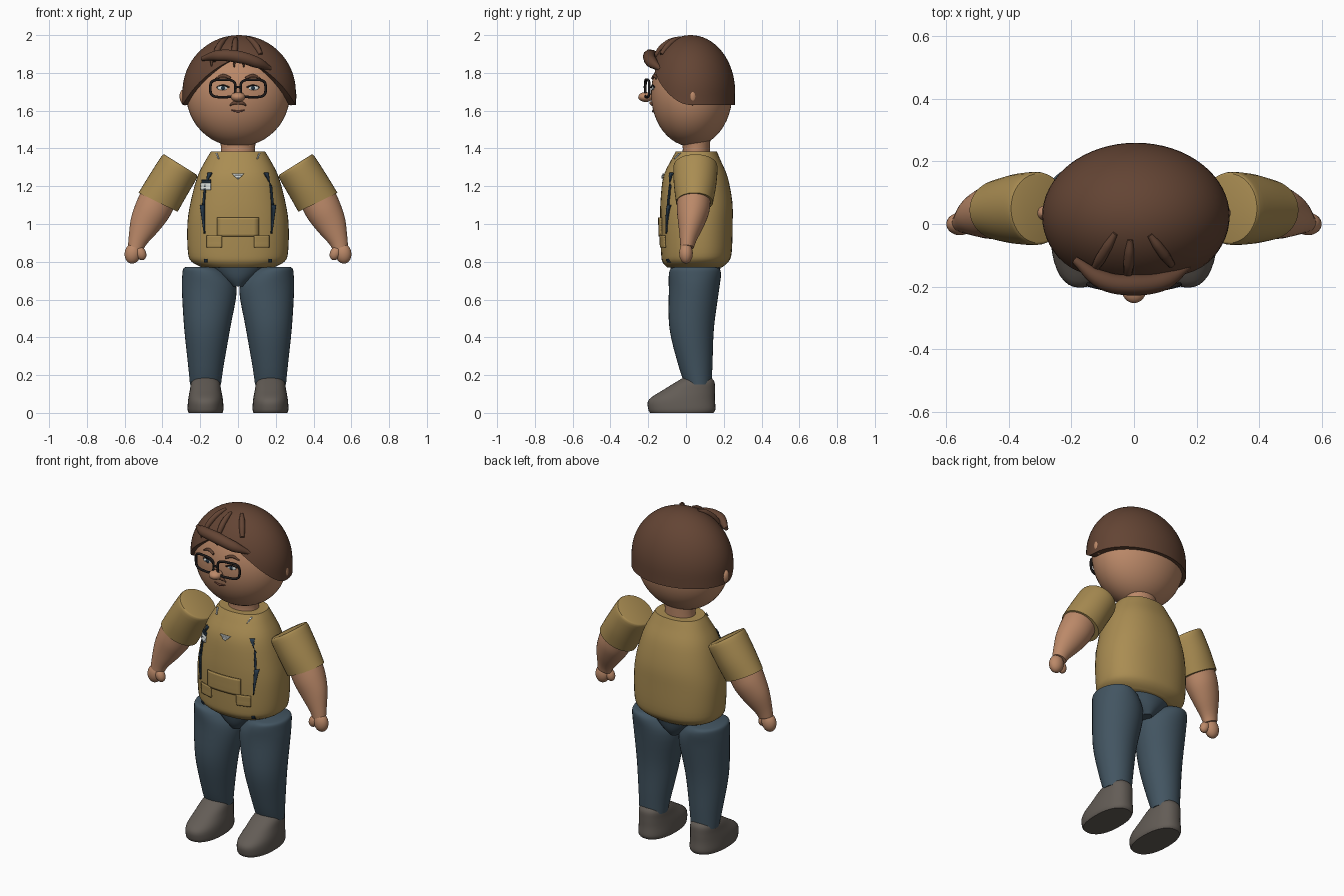
import bpy, bmesh, math
from mathutils import Vector

if "Cube" in bpy.data.objects:
    bpy.data.objects.remove(bpy.data.objects["Cube"])

COLOURS = {
    "skin": (0.50, 0.25, 0.14), "hair_brown": (0.125, 0.058, 0.034),
    "shirt_ochre": (0.40, 0.265, 0.085), "trouser_blue": (0.055, 0.09, 0.12),
    "shoe_grey": (0.125, 0.108, 0.093), "navy": (0.02, 0.04, 0.065),
    "white": (0.72, 0.76, 0.74), "frame_black": (0.012, 0.01, 0.01),
    "lip_brown": (0.16, 0.06, 0.04),
}
MATS = {}
for key, rgb in COLOURS.items():
    MATS[key] = bpy.data.materials.new(key)
    MATS[key].diffuse_color = (*rgb, 1)


def finish(name, bm, mat, angle=40):
    bmesh.ops.recalc_face_normals(bm, faces=bm.faces)
    me = bpy.data.meshes.new(name)
    bm.to_mesh(me)
    bm.free()
    ob = bpy.data.objects.new(name, me)
    bpy.context.collection.objects.link(ob)
    me.materials.append(MATS[mat])
    bpy.ops.object.select_all(action='DESELECT')
    ob.select_set(True)
    bpy.context.view_layer.objects.active = ob
    bpy.ops.object.shade_smooth_by_angle(angle=math.radians(angle))
    return ob


def smooth_rings(rings, steps=4):
    """Spline through ring parameters."""
    out = []
    for i in range(len(rings) - 1):
        a, b = rings[max(i - 1, 0)], rings[i]
        c, d = rings[i + 1], rings[min(i + 2, len(rings) - 1)]
        for s in range(steps):
            t = s / steps
            out.append([0.5 * (2 * q + (r - p) * t + (2 * p - 5 * q + 4 * r - w) * t * t
                               + (3 * q - p - 3 * r + w) * t ** 3)
                        for p, q, r, w in zip(a, b, c, d)])
    return out + [list(rings[-1])]


def loft(name, rings, mat, side=1, power=2.0, seg=36, steps=4):
    """Rings are (x, y, z, radius x, radius y, tilt in degrees)."""
    bm = bmesh.new()
    loops = []
    for x, y, z, rx, ry, tilt in smooth_rings(rings, steps):
        loop = []
        for k in range(seg):
            a = 2 * math.pi * k / seg
            c, s = math.cos(a), math.sin(a)
            u = rx * math.copysign(abs(c) ** (2 / power), c)
            v = ry * math.copysign(abs(s) ** (2 / power), s)
            t = math.radians(tilt)
            loop.append(bm.verts.new((side * (x + u * math.cos(t)), y + v, z + u * math.sin(t))))
        loops.append(loop)
    for a, b in zip(loops, loops[1:]):
        for k in range(seg):
            bm.faces.new((a[k], a[(k + 1) % seg], b[(k + 1) % seg], b[k]))
    bm.faces.new(loops[0])
    bm.faces.new(loops[-1])
    return finish(name, bm, mat)


def blob(name, pos, radii, mat, tilt=0, seg=32):
    bm = bmesh.new()
    bmesh.ops.create_uvsphere(bm, u_segments=seg, v_segments=seg // 2, radius=1)
    for v in bm.verts:
        v.co = Vector([a * b for a, b in zip(v.co, radii)])
    ob = finish(name, bm, mat, 180)
    ob.location = pos
    ob.rotation_euler.y = math.radians(tilt)
    return ob


def tube(name, pts, radius, mat, taper=None, closed=False):
    cu = bpy.data.curves.new(name, 'CURVE')
    cu.dimensions = '3D'
    cu.bevel_depth = radius
    cu.bevel_resolution = 3
    cu.use_fill_caps = True
    sp = cu.splines.new('BEZIER')
    sp.bezier_points.add(len(pts) - 1)
    sp.use_cyclic_u = closed
    sp.resolution_u = 6
    for i, (bp, p) in enumerate(zip(sp.bezier_points, pts)):
        bp.co = p
        bp.handle_left_type = bp.handle_right_type = 'AUTO'
        bp.radius = taper[i] if taper else 1
    ob = bpy.data.objects.new(name, cu)
    bpy.context.collection.objects.link(ob)
    cu.materials.append(MATS[mat])
    bpy.ops.object.select_all(action='DESELECT')
    ob.select_set(True)
    bpy.context.view_layer.objects.active = ob
    bpy.ops.object.convert(target='MESH')
    return ob


# Torso and neck
TORSO = [(0, .045, .77, .19, .145, 0), (0, .05, .80, .245, .175, 0), (0, .055, .85, .265, .187, 0),
         (0, .055, 1.0, .268, .192, 0), (0, .055, 1.12, .25, .19, 0), (0, .05, 1.25, .215, .17, 0),
         (0, .052, 1.34, .17, .13, 0), (0, .055, 1.385, .142, .108, 0)]
loft("shirt_body", TORSO, "shirt_ochre", power=2.3, seg=48)
loft("neck", [(0, .05, 1.34, .095, .075, 0), (0, .055, 1.40, .09, .072, 0),
              (0, .05, 1.48, .10, .08, 0)], "skin")
loft("pelvis", [(0, .05, .67, .04, .09, 0), (0, .05, .72, .11, .12, 0),
                (0, .05, .80, .20, .14, 0)], "trouser_blue")


def shirt_front(x, z):
    rings = smooth_rings(TORSO, 8)
    _, y, _, rx, ry, _ = min(rings, key=lambda r: abs(r[2] - z))
    return y - ry * max(0, 1 - abs(x / rx) ** 2.3) ** (1 / 2.3)


def patch(name, corners, mat, lift=.005, n=8):
    """Thin plate that follows the shirt front between four (x, z) corners."""
    bm = bmesh.new()
    a, b, c, d = [Vector(p) for p in corners]
    grid = []
    for i in range(n + 1):
        row = []
        for j in range(n + 1):
            p = a.lerp(b, j / n).lerp(d.lerp(c, j / n), i / n)
            row.append(bm.verts.new((p.x, shirt_front(p.x, p.y) - lift, p.y)))
        grid.append(row)
    for i in range(n):
        for j in range(n):
            bm.faces.new((grid[i][j], grid[i][j + 1], grid[i + 1][j + 1], grid[i + 1][j]))
    bmesh.ops.remove_doubles(bm, verts=bm.verts, dist=1e-5)
    ob = finish(name, bm, mat)
    sol = ob.modifiers.new("thickness", 'SOLIDIFY')
    sol.thickness = .008
    sol.offset = 0


def box(x0, x1, z0, z1):
    return [(x0, z0), (x1, z0), (x1, z1), (x0, z1)]


# Shirt details
patch("front_pocket", box(-.11, .11, .935, 1.035), "shirt_ochre", .006)
patch("chest_badge", box(-.195, -.145, 1.18, 1.215), "white")
patch("badge_top", box(-.19, -.145, 1.217, 1.235), "navy")
patch("collar_mark", [(-.004, 1.24), (.004, 1.24), (.035, 1.268), (-.035, 1.268)], "white")
for s, n in ((-1, "left"), (1, "right")):
    patch(n + "_pocket_tab", box(s * .125 - .04, s * .125 + .04, .875, .94), "shirt_ochre", .007)
    patch(n + "_strap_top", [(s * .17, 1.2), (s * .178, 1.2), (s * .137, 1.27), (s * .16, 1.27)], "navy")
    patch(n + "_strap_middle", [(s * .178, 1.1), (s * .188, 1.1), (s * .178, 1.2), (s * .17, 1.2)], "navy")
    patch(n + "_strap_low", [(s * .175, .95), (s * .18, .95), (s * .2, 1.1), (s * .178, 1.1)], "navy")
    patch(n + "_strap_end", box(s * .17 - .008, s * .17 + .008, .795, .815), "navy")
    patch(n + "_collar_tip", [(s * .10, 1.345), (s * .105, 1.345), (s * .118, 1.375), (s * .11, 1.375)], "white")

    # Arms
    loft(n + "_sleeve", [(.305, .05, 1.315, .10, .105, 32), (.312, .05, 1.30, .11, .117, 32),
                         (.37, .048, 1.205, .113, .112, 29), (.423, .045, 1.115, .115, .098, 26)],
         "shirt_ochre", s)
    loft(n + "_forearm", [(.42, .042, 1.14, .098, .088, 26), (.455, .038, 1.07, .095, .086, 28),
                          (.495, .028, .995, .08, .068, 27), (.53, .012, .915, .052, .044, 22),
                          (.542, .006, .875, .042, .036, 18)], "skin", s)
    blob(n + "_hand", (s * .557, 0, .845), (.043, .036, .055), "skin", s * -10)
    blob(n + "_thumb", (s * .515, -.008, .845), (.028, .026, .038), "skin", s * 25)

    # Legs and shoes
    loft(n + "_leg", [(.172, .065, .15, .082, .07, 0), (.17, .05, .25, .094, .09, 0),
                      (.163, .03, .45, .122, .118, 0), (.152, .042, .65, .145, .133, 0),
                      (.17, .047, .73, .125, .138, 0), (.188, .048, .762, .102, .13, 0),
                      (.19, .048, .772, .088, .11, 0)], "trouser_blue", s)
    loft(n + "_shoe", [(.172, -.022, 0, .09, .168, 0), (.172, -.022, .02, .095, .178, 0),
                       (.172, -.022, .07, .092, .175, 0), (.172, .015, .12, .083, .138, 0),
                       (.172, .05, .165, .074, .10, 0), (.172, .062, .192, .05, .066, 0)],
         "shoe_grey", s, 2.3)

# Head and ears
HC, HR = Vector((0, .03, 1.69)), Vector((.275, .215, .28))
blob("head", HC, HR, "skin", seg=48)
for s, n in ((-1, "left"), (1, "right")):
    blob(n + "_ear", (s * .285, .035, 1.67), (.024, .024, .042), "skin", s * 8)


def face_y(x, z):
    return HC.y - HR.y * math.sqrt(max(0, 1 - (x / HR.x) ** 2 - ((z - HC.z) / HR.z) ** 2))


# Hair cap: dome down to a hairline that rises at the front
bm = bmesh.new()
SEG, N = 64, 20
columns = []
for k in range(SEG):
    a = 2 * math.pi * k / SEG
    line = 1.63 + .24 * max(0, -math.sin(a)) ** 2
    end = math.acos((line - 1.70) / .30)
    col = []
    for i in range(1, N + 2):
        p = end * min(i, N) / N
        r = (math.sin(p) if p < math.pi / 2 else 1) * (.88 if i > N else 1)
        col.append(bm.verts.new((.006 + .30 * r * math.cos(a), .025 + .235 * r * math.sin(a),
                                 1.70 + .30 * math.cos(p))))
    columns.append(col)
top = bm.verts.new((.006, .025, 2.0))
for k in range(SEG):
    a, b = columns[k], columns[(k + 1) % SEG]
    bm.faces.new((top, a[0], b[0]))
    for i in range(N):
        bm.faces.new((a[i], a[i + 1], b[i + 1], b[i]))
finish("hair_cap", bm, "hair_brown", 50)


# Fringe and raised locks
def hair_top(x, y):
    return 1.70 + .30 * math.sqrt(max(0, 1 - (x / .30) ** 2 - ((y - .025) / .235) ** 2))


tube("fringe", [(-.19, -.115, 1.875), (-.10, -.18, 1.892), (0, -.195, 1.885), (.10, -.18, 1.855),
                (.175, -.135, 1.82)], .034, "hair_brown", [.35, .9, 1, .9, .3])
for i, (x0, y0, x1, y1) in enumerate([(-.06, -.03, -.13, -.15), (-.012, -.05, -.02, -.17),
                                      (.05, -.035, .12, -.13)]):
    pts = []
    for t in (0, .33, .67, 1):
        x, y = x0 + (x1 - x0) * t, y0 + (y1 - y0) * t
        pts.append((x, y, hair_top(x, y) + .008 * t))
    tube("hair_lock_%d" % (i + 1), pts, .017, "hair_brown", [.5, .9, 1, .7])
for i, x in enumerate((-.14, -.02, .03)):
    tube("fringe_tip_%d" % (i + 1), [(x, -.175 + 1.2 * x * x, 1.875), (x, -.172 + 1.2 * x * x, 1.83)],
         .01, "hair_brown", [1, .3])

# Face
blob("nose", (0, -.213, 1.672), (.038, .04, .026), "skin")
for s, n in ((-1, "left"), (1, "right")):
    ey = face_y(.08, 1.72)
    blob(n + "_eye", (s * .08, ey, 1.72), (.03, .006, .012), "white")
    blob(n + "_iris", (s * .08, ey - .004, 1.72), (.011, .005, .011), "navy")
    tube(n + "_eyelid", [(s * x, face_y(x, z) - .004, z) for x, z in
                         ((.047, 1.724), (.08, 1.734), (.113, 1.724))], .004, "frame_black")
    tube(n + "_eyebrow", [(s * x, face_y(x, z) - .004, z) for x, z in
                          ((.04, 1.772), (.08, 1.785), (.12, 1.768))], .009, "hair_brown", [.8, 1, .4])
    rim = []
    for k in range(20):
        c, d = math.cos(k * math.pi / 10), math.sin(k * math.pi / 10)
        x = .08 + .066 * math.copysign(abs(c) ** .55, c)
        rim.append((s * x, -.215 + x * x, 1.718 + .046 * math.copysign(abs(d) ** .55, d)))
    tube(n + "_lens_rim", rim, .007, "frame_black", closed=True)
    tube(n + "_moustache", [(s * x, face_y(x, z) - .004, z) for x, z in
                            ((.003, 1.64), (.022, 1.64), (.045, 1.626))], .009, "hair_brown", [.8, 1, .3])
tube("glasses_bridge", [(-.016, -.215, 1.72), (0, -.22, 1.726), (.016, -.215, 1.72)], .006, "frame_black")
tube("mouth", [(x, face_y(x, z) - .002, z) for x, z in ((-.035, 1.603), (0, 1.596), (.035, 1.603))],
     .006, "lip_brown", [.5, 1, .5])

for m in bpy.data.materials:
    if m.users and not m.is_grease_pencil:
        m.use_nodes = True
        m.node_tree.nodes["Principled BSDF"].inputs["Base Color"].default_value = m.diffuse_color
